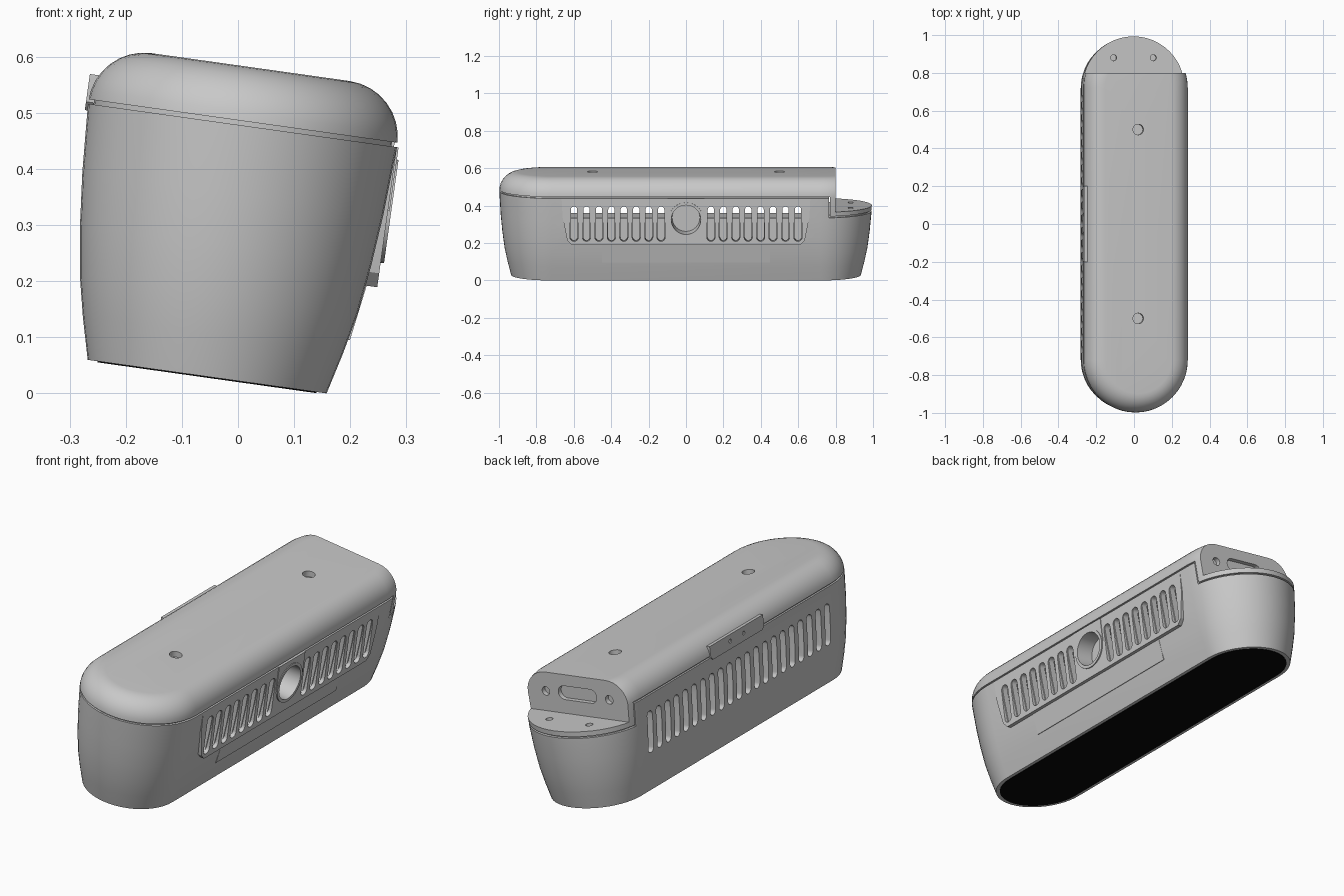
import bpy, bmesh, math
from mathutils import Matrix, Vector

if "Cube" in bpy.data.objects:
    bpy.data.objects.remove(bpy.data.objects["Cube"], do_unlink=True)

# The housing is modelled upright, then leaned over about its long axis
TILT = Matrix.Translation((-0.055, 0, 0.03)) @ Matrix.Rotation(math.radians(8), 4, 'Y')
HALF = 0.72   # half length of the straight part
SEAM = 0.46   # height of the lid seam
PITCH = 0.0665


def material(name, rgb):
    m = bpy.data.materials.new(name)
    m.use_nodes = True
    m.diffuse_color = (*rgb, 1)
    m.node_tree.nodes["Principled BSDF"].inputs["Base Color"].default_value = (*rgb, 1)
    return m


GREY = material("housing grey", (0.58, 0.58, 0.58))
BLACK = material("pad black", (0.002, 0.002, 0.002))


def stadium(r, half, n=24):
    """Outline with two round ends, long along the second axis."""
    pts = []
    for side in (1, -1):
        for i in range(n + 1):
            a = math.pi * i / n
            pts.append((side * r * math.cos(a), side * (half + r * math.sin(a))))
    return pts


def circle(cx, cy, r, n=32):
    return [(cx + r * math.cos(math.tau * i / n), cy + r * math.sin(math.tau * i / n)) for i in range(n)]


def rect(x0, x1, y0, y1):
    return [(x0, y0), (x1, y0), (x1, y1), (x0, y1)]


def slot(cx, lo, hi, r):
    mid = (lo + hi) / 2
    return [(cx + x, mid + y) for x, y in stadium(r, (hi - lo) / 2 - r, 8)]


def place(axis, p, q, d):
    return {'X': (d, p, q), 'Y': (p, d, q), 'Z': (p, q, d)}[axis]


def loft(bm, rings):
    """Join rings of points into a closed solid."""
    rows = [[bm.verts.new(p) for p in ring] for ring in rings]
    n = len(rows[0])
    for a, b in zip(rows, rows[1:]):
        for i in range(n):
            bm.faces.new((a[i], a[(i + 1) % n], b[(i + 1) % n], b[i]))
    bm.faces.new(rows[0])
    bm.faces.new(rows[-1])


def prism(axis, outline, a, b):
    return [[place(axis, p, q, d) for p, q in outline] for d in (a, b)]


def shell(profile):
    return [[(x, y, w) for x, y in stadium(r, HALF)] for r, w in profile]


def make(name, solids, mat=GREY):
    bm = bmesh.new()
    for rings in solids:
        loft(bm, rings)
    bmesh.ops.recalc_face_normals(bm, faces=bm.faces[:])
    mesh = bpy.data.meshes.new(name)
    bm.to_mesh(mesh)
    bm.free()
    mesh.materials.append(mat)
    ob = bpy.data.objects.new(name, mesh)
    bpy.context.collection.objects.link(ob)
    return ob


def cut(ob, solids):
    cutter = make("cutter", solids)
    mod = ob.modifiers.new("cut", 'BOOLEAN')
    mod.operation = 'DIFFERENCE'
    mod.solver = 'EXACT'
    mod.object = cutter
    bpy.context.view_layer.objects.active = ob
    bpy.ops.object.modifier_apply(modifier=mod.name)
    bpy.data.objects.remove(cutter, do_unlink=True)


def vents(r):
    """Eight slots each side of the round port."""
    return [prism('X', slot(s * k * PITCH, 0.22, 0.408, r), 0.15, 0.4)
            for s in (-1, 1) for k in range(2, 10)]


PORT = 0.337
port_hole = prism('X', circle(0, PORT, 0.088), 0.15, 0.4)

# Body: flared round-ended tub with a narrow lip under the lid
flare = [(0.215, 0), (0.234, 0.074), (0.25, 0.148), (0.262, 0.236), (0.271, 0.33), (0.278, 0.452)]
body = make("body", [shell(flare + [(0.268, 0.452), (0.268, 0.475)])])
cut(body, [shell([(r - 0.03, w + (0.03 if w == 0 else 0)) for r, w in flare] + [(0.248, 0.6)])])
cut(body, [prism('Y', rect(-0.5, 0.5, 0.345, 0.8), 0.765, 1.2)])
cut(body, vents(0.017) + [port_hole])
cut(body, [prism('X', slot(k * PITCH, 0.185, 0.38, 0.019), -0.4, -0.15) for k in range(-10, 11)])

# Lid: rounded top that drops to a shelf at the back
fillet = [(0.178 + 0.1 * math.cos(a), 0.457 + 0.1 * math.sin(a))
          for a in (math.pi / 2 * i / 8 for i in range(9))]
lid = make("lid", [shell([(0.272, 0.353)] + fillet)])
cut(lid, [prism('Y', rect(-0.5, 0.5, 0.2, SEAM), -1.2, 0.77)])
cut(lid, [prism('Y', rect(-0.5, 0.5, 0.376, 0.8), 0.8, 1.2)])
cut(lid, [prism('Y', rect(-0.225, 0.225, 0.3, 0.52), -0.78, 0.76)])
cut(lid, [prism('Z', circle(0, s * 0.5, 0.028), 0.53, 0.7) for s in (-1, 1)])
cut(lid, [prism('Z', circle(s * 0.106, 0.88, 0.016), 0.359, 0.5) for s in (-1, 1)])
socket = [(y, x + 0.472) for x, y in stadium(0.032, 0.07, 10)]
cut(lid, [prism('Y', socket, 0.778, 0.9)] +
    [prism('Y', circle(s * 0.168, 0.468, 0.02), 0.778, 0.9) for s in (-1, 1)])

# Closed step under the shelf, set back to leave a groove
step = [(x, y) for x, y in stadium(0.258, HALF) if y > 0.7]
shelf_core = make("shelf_core", [prism('Z', step, 0.33, 0.358)])

# Side panel with vents
panel_outline = [(-0.665, 0.452), (-0.66, 0.35), (-0.635, 0.225), (-0.61, 0.2),
                 (0.61, 0.2), (0.635, 0.225), (0.66, 0.35), (0.665, 0.452)]
panel = make("vent_panel", [prism('X', panel_outline, 0.245, 0.278)])
cut(panel, vents(0.022) + [port_hole])

# Square surround and ring of the round port
surround = make("port_surround", [prism('X', rect(-0.098, 0.098, PORT, 0.452), 0.25, 0.281)])
cut(surround, [port_hole])
ring_profile = [(0.093, 0.2), (0.093, 0.284), (0.079, 0.284), (0.07, 0.13)]
make("port_ring", [[[(d, y, z) for y, z in circle(0, PORT, r)] for r, d in ring_profile]])

# Thin plate on the slope under the panel
make("lower_plate", [prism('Y', [(0.225, 0.1), (0.243, 0.1), (0.259, 0.2), (0.235, 0.2)], -0.45, 0.45)])

# Latch over the seam on the other side
latch_outline = [(-0.2, 0.505), (-0.2, 0.455), (-0.185, 0.44), (0.185, 0.44), (0.2, 0.455), (0.2, 0.505)]
latch = make("latch", [prism('X', latch_outline, -0.282, -0.25)])
cut(latch, [prism('X', circle(s * 0.05, 0.475, 0.009, 16), -0.4, -0.272) for s in (-1, 1)])

# Inner block seen through the vents, and the base pad
make("inner_block", [prism('Z', rect(-0.1, 0.1, -0.66, 0.66), 0.02, 0.32)])
make("base_pad", [prism('Z', stadium(0.197, HALF), -0.002, 0.004)], BLACK)

# Lean every part over and smooth the curved surfaces
bpy.ops.object.select_all(action='DESELECT')
for ob in bpy.context.collection.objects:
    if ob.type == 'MESH' and ob.data.materials and ob.data.materials[0] in (GREY, BLACK):
        ob.data.transform(TILT)
        ob.select_set(True)
        bpy.context.view_layer.objects.active = ob
bpy.ops.object.shade_smooth_by_angle(angle=math.radians(30))
